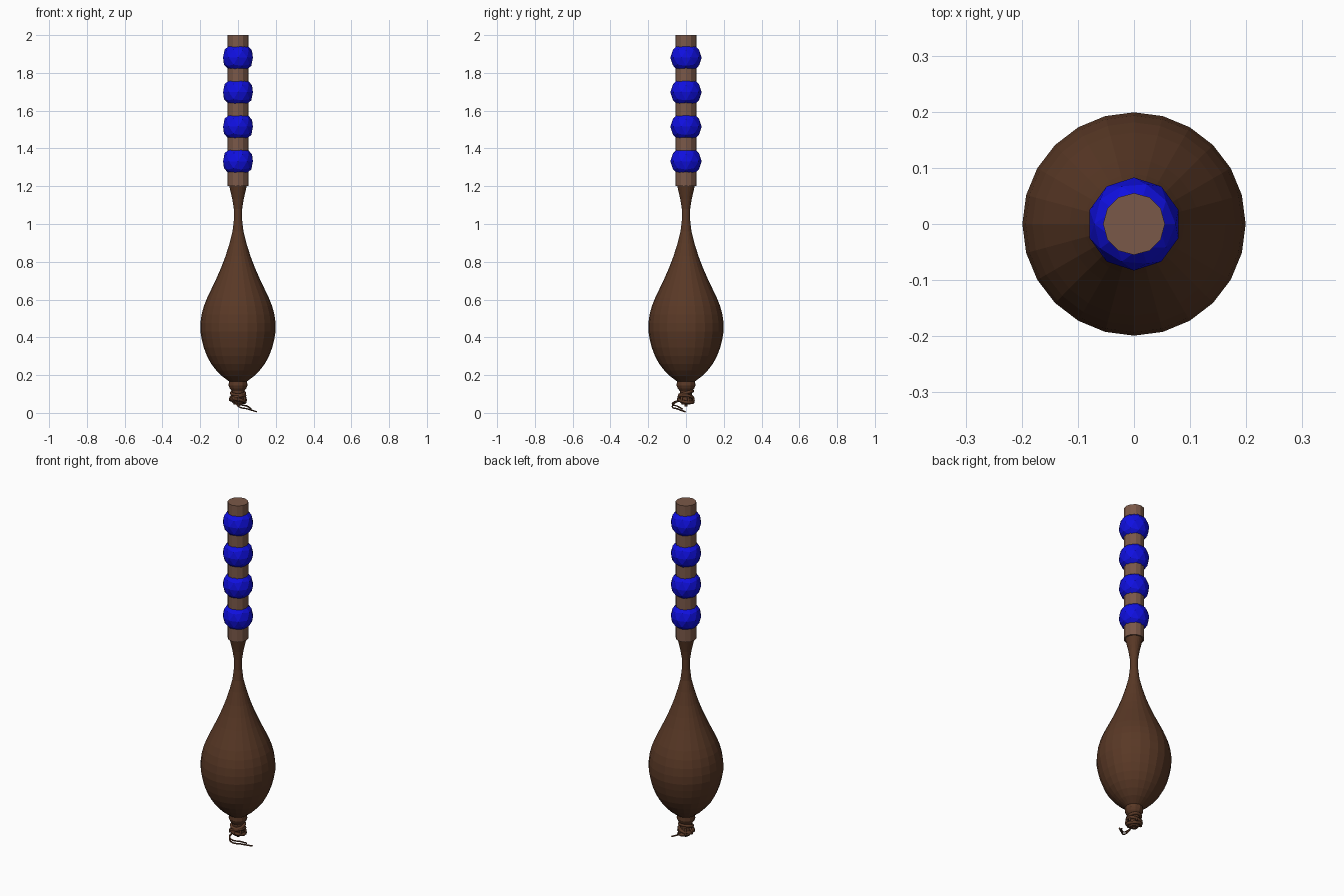
import bpy, bmesh, math
from mathutils import Vector

cube = bpy.data.objects.get("Cube")
if cube:
    bpy.data.objects.remove(cube)


def material(name, rgb):
    m = bpy.data.materials.new(name)
    m.use_nodes = True
    m.diffuse_color = (*rgb, 1)
    m.node_tree.nodes["Principled BSDF"].inputs["Base Color"].default_value = (*rgb, 1)
    return m


dark_brown = material("dark brown", (0.10, 0.040, 0.019))
light_brown = material("light brown", (0.195, 0.098, 0.065))
blue = material("blue", (0.005, 0.005, 0.75))


def add(name, bm, mat):
    mesh = bpy.data.meshes.new(name)
    bmesh.ops.recalc_face_normals(bm, faces=bm.faces[:])
    bm.to_mesh(mesh)
    bm.free()
    mesh.materials.append(mat)
    ob = bpy.data.objects.new(name, mesh)
    bpy.context.collection.objects.link(ob)
    return ob


def lathe(name, profile, sides, mat):
    """Turn (radius, height) points around z and cap both ends."""
    bm = bmesh.new()
    rings = []
    for r, z in profile:
        angles = [2 * math.pi * i / sides for i in range(sides)]
        rings.append([bm.verts.new((r * math.cos(a), r * math.sin(a), z)) for a in angles])
    for low, high in zip(rings, rings[1:]):
        for i in range(sides):
            j = (i + 1) % sides
            bm.faces.new((low[i], low[j], high[j], high[i]))
    bm.faces.new(rings[0])
    bm.faces.new(rings[-1])
    return add(name, bm, mat)


def cord(name, points, radius, mat, cyclic=False):
    """Round cord along a smooth path."""
    curve = bpy.data.curves.new(name, "CURVE")
    curve.dimensions = "3D"
    curve.bevel_depth = radius
    curve.bevel_resolution = 1
    curve.resolution_u = 5
    curve.use_fill_caps = True
    s = curve.splines.new("BEZIER")
    s.bezier_points.add(len(points) - 1)
    for p, co in zip(s.bezier_points, points):
        p.co = co
        p.handle_left_type = p.handle_right_type = "AUTO"
    s.use_cyclic_u = cyclic
    curve.materials.append(mat)
    ob = bpy.data.objects.new(name, curve)
    bpy.context.collection.objects.link(ob)
    return ob


# Pear-shaped body with its thin neck
lathe("body", [(0.045, 0.165), (0.085, 0.195), (0.115, 0.225), (0.142, 0.26),
               (0.164, 0.30), (0.181, 0.345), (0.192, 0.39), (0.199, 0.43),
               (0.199, 0.475), (0.193, 0.52), (0.181, 0.565), (0.163, 0.61),
               (0.139, 0.66), (0.115, 0.71), (0.089, 0.77), (0.066, 0.83),
               (0.044, 0.90), (0.029, 0.96), (0.022, 1.02), (0.022, 1.08),
               (0.030, 1.13), (0.046, 1.20)], 24, dark_brown)

# Handle
lathe("handle", [(0.055, 1.2), (0.055, 2.0)], 12, light_brown)

# Beads
for i in range(4):
    bm = bmesh.new()
    bmesh.ops.create_icosphere(bm, subdivisions=2, radius=0.083)
    bmesh.ops.translate(bm, verts=bm.verts[:], vec=(0, 0, 1.332 + 0.183 * i))
    add(f"bead_{i + 1}", bm, blue)

# Gathered end below the body
lathe("gathered_end", [(0.022, 0.045), (0.034, 0.06), (0.030, 0.09), (0.032, 0.115),
                       (0.044, 0.13), (0.050, 0.145), (0.048, 0.165), (0.035, 0.18)],
      12, dark_brown)

# Cord wound around the gathered end
for i, (z, r) in enumerate([(0.105, 0.034), (0.083, 0.036), (0.065, 0.037)]):
    ring = [(r * math.cos(a), r * math.sin(a), z + 0.010 * math.sin(a + 2 * i))
            for a in (k * math.pi / 4 for k in range(8))]
    cord(f"cord_winding_{i + 1}", ring, 0.009, dark_brown, True)

# Short frayed tufts
for i in range(7):
    a = 2 * math.pi * i / 7 + 0.3
    d = Vector((math.cos(a), math.sin(a), 0))
    cord(f"tuft_{i + 1}", [d * 0.02 + Vector((0, 0, 0.095)),
                           d * 0.038 + Vector((0, 0, 0.085)),
                           d * 0.044 + Vector((0, 0, 0.062))], 0.006, dark_brown)
cord("knot_tip", [(0, 0, 0.07), (0, 0, 0.05), (0.004, 0, 0.035)], 0.008, dark_brown)

# Two loose trailing strings
for i in range(2):
    up = 0.014 * i
    cord(f"loose_string_{i + 1}", [(-0.01, -0.03, 0.065), (-0.012, -0.06, 0.052 + up / 2),
                                   (0.005, -0.072, 0.033 + up), (0.05, -0.045, 0.021 + up),
                                   (0.098 - 2 * up, -0.004 - up, 0.006 + up)],
         0.004, dark_brown)
